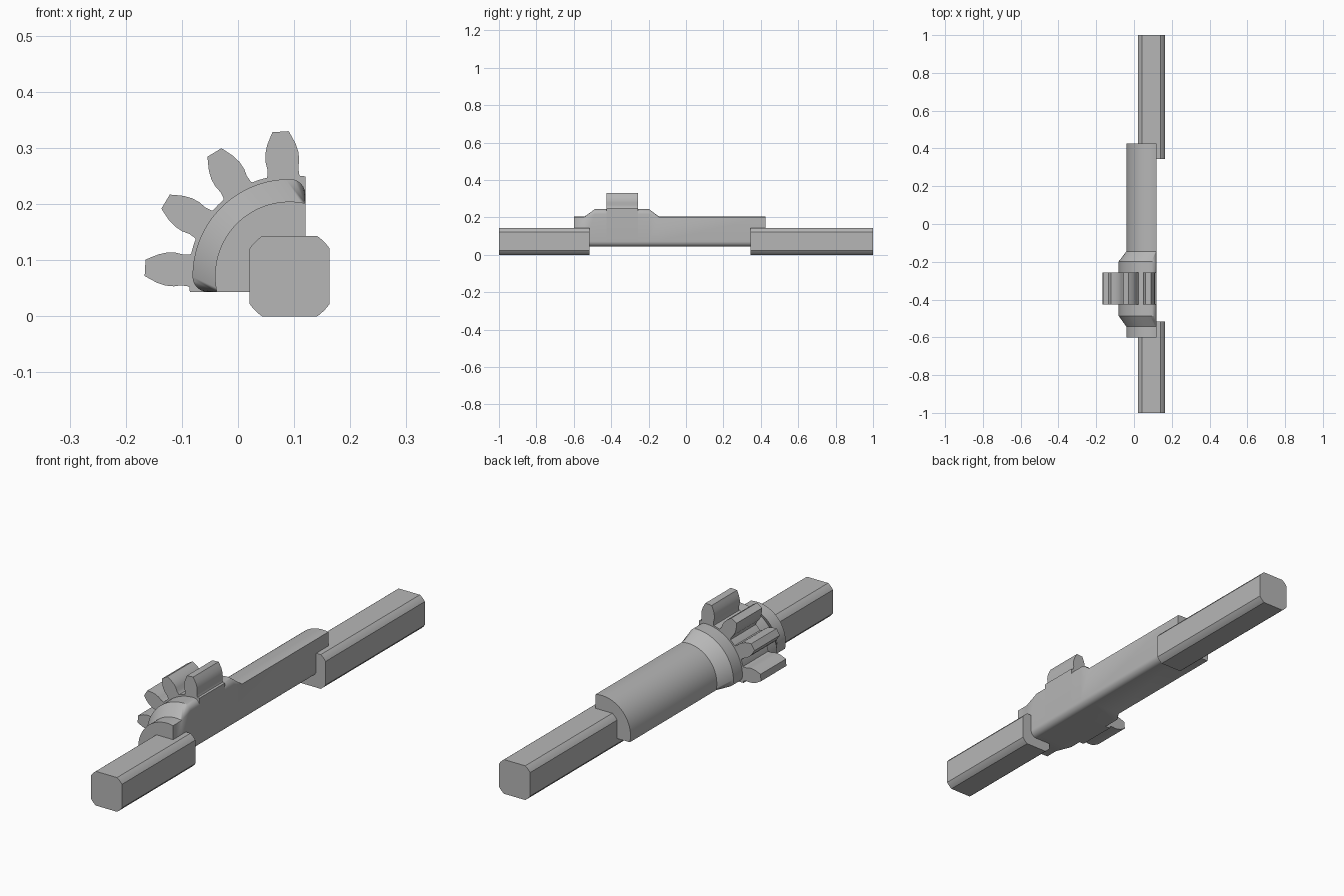
import bpy
import bmesh
from math import sin, cos, pi, atan2, sqrt, radians

if "Cube" in bpy.data.objects:
    bpy.data.objects.remove(bpy.data.objects["Cube"], do_unlink=True)

CX, CZ = 0.092, 0.0715   # shaft axis
D = 0.028                # how far the sector reaches past the axis
GEAR_FRONT, GEAR_BACK = -0.425, -0.257

steel = bpy.data.materials.new("grey steel")
steel.use_nodes = True
GREY = (0.47, 0.47, 0.47, 1)
steel.diffuse_color = GREY
steel.node_tree.nodes["Principled BSDF"].inputs["Base Color"].default_value = GREY


def arc(cu, cv, r, a, b, n):
    return [(cu + r * cos(a + (b - a) * i / n), cv + r * sin(a + (b - a) * i / n))
            for i in range(n + 1)]


def loft(name, stations):
    """Skin a list of (y, outline) rings; u points left, v points up."""
    bm = bmesh.new()
    rings = [[bm.verts.new((CX - u, y, CZ + v)) for u, v in pts] for y, pts in stations]
    n = len(rings[0])
    for a, b in zip(rings, rings[1:]):
        for i in range(n):
            j = (i + 1) % n
            bm.faces.new((a[i], a[j], b[j], b[i]))
    bm.faces.new(rings[0])
    bm.faces.new(rings[-1])
    bmesh.ops.remove_doubles(bm, verts=bm.verts, dist=1e-5)
    slivers = [f for f in bm.faces if f.calc_area() < 1e-9]
    bmesh.ops.delete(bm, geom=slivers, context='FACES_ONLY')
    bmesh.ops.recalc_face_normals(bm, faces=bm.faces)
    mesh = bpy.data.meshes.new(name)
    bm.to_mesh(mesh)
    bm.free()
    mesh.materials.append(steel)
    obj = bpy.data.objects.new(name, mesh)
    bpy.context.collection.objects.link(obj)
    bpy.ops.object.select_all(action='DESELECT')
    obj.select_set(True)
    bpy.context.view_layer.objects.active = obj
    bpy.ops.object.shade_smooth_by_angle(angle=radians(28))
    return obj


def sector(r, f):
    """Quarter sector of radius r, rim corners rounded by f, rounded inner corner."""
    cu = -D + f
    cv = sqrt((r - f) ** 2 - cu ** 2)
    a = atan2(cv, cu)
    fillet = arc(cu, cv, f, pi, a, 6)
    rim = arc(0, 0, r, a, pi / 2 - a, 32)
    mirrored = [(v, u) for u, v in reversed(fillet)]
    return fillet + rim + mirrored + arc(0, 0, D, 1.5 * pi, pi, 8)


# Sector body with tapered collar and gear hub
barrel, collar, hub = sector(0.133, 0), sector(0.173, 0.027), sector(0.18, 0)
loft("sector_body", [
    (-0.6, barrel), (-0.543, barrel), (-0.487, collar),
    (GEAR_FRONT, collar), (GEAR_FRONT, hub), (GEAR_BACK, hub), (GEAR_BACK, collar),
    (-0.198, collar), (-0.145, barrel), (0.425, barrel)])

# Square shafts with turned corners
half, turned = 0.0715, 0.0867
a0 = atan2(sqrt(turned ** 2 - half ** 2), half)
square = []
for k in range(4):
    square += arc(0, 0, turned, k * pi / 2 + a0, (k + 1) * pi / 2 - a0, 6)
loft("front_shaft", [(-1, square), (-0.515, square)])
loft("back_shaft", [(0.345, square), (1, square)])

# Gear teeth: half width at each radius
flank = [(0.170, 0.033), (0.180, 0.0285), (0.192, 0.0275), (0.205, 0.030),
         (0.220, 0.0295), (0.235, 0.0255), (0.248, 0.0195), (0.258, 0.0145)]
outline = [(r, -w) for r, w in flank] + [(r, w) for r, w in reversed(flank)]
for k in range(4):
    t = radians(3.6 + k * 360 / 13)
    c, s = cos(pi / 2 - t), sin(pi / 2 - t)
    tooth = [(r * c - w * s, r * s + w * c) for r, w in outline]
    loft(f"gear_tooth_{k + 1}", [(GEAR_FRONT, tooth), (GEAR_BACK, tooth)])
